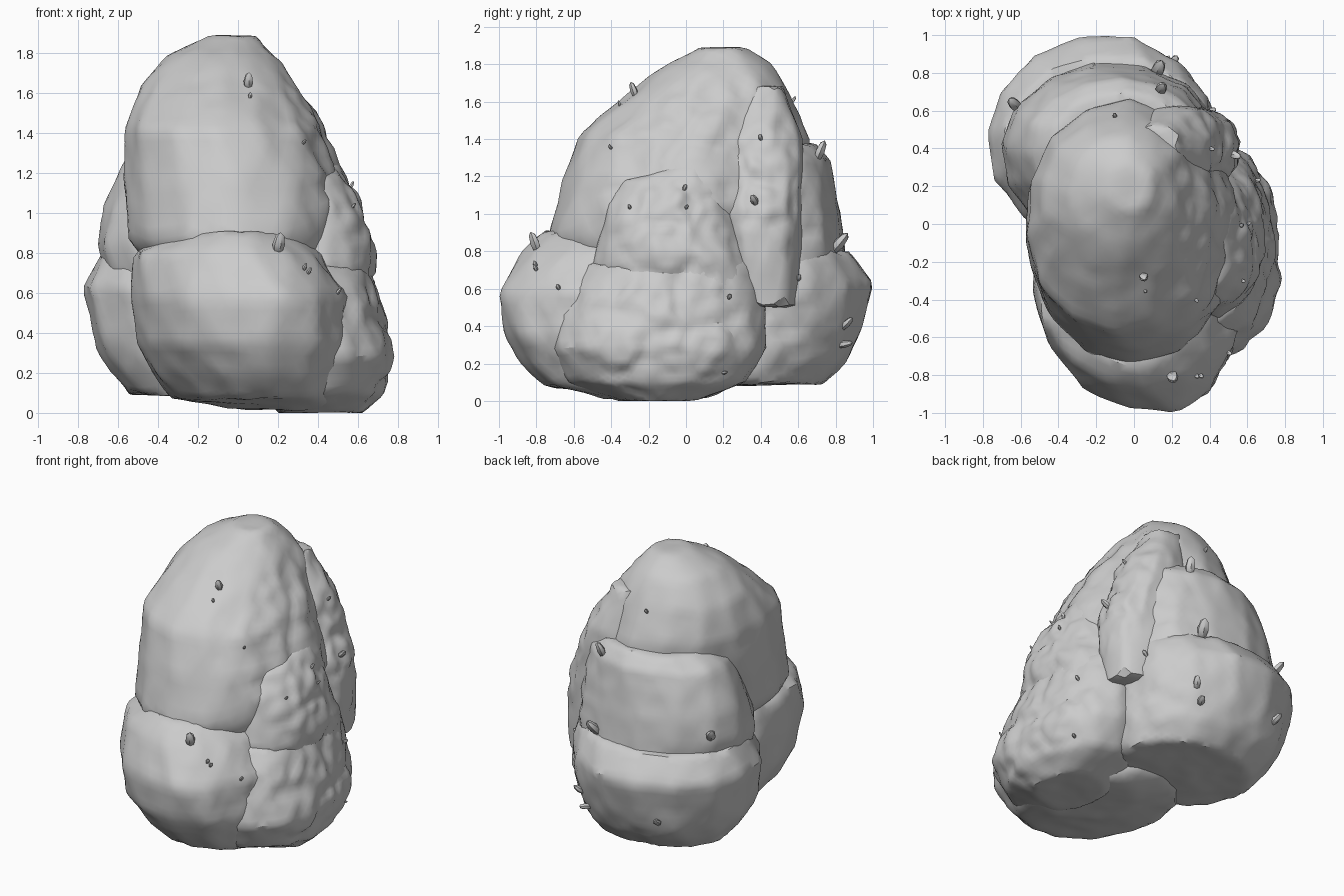
import bpy, bmesh, math, random
from mathutils import Vector, noise
from mathutils.bvhtree import BVHTree

random.seed(4)
cube = bpy.data.objects.get("Cube")
if cube:
    bpy.data.objects.remove(cube, do_unlink=True)

stone = bpy.data.materials.new("stone_grey")
stone.use_nodes = True
grey = (0.6, 0.6, 0.6, 1)
stone.diffuse_color = grey
stone.node_tree.nodes["Principled BSDF"].inputs["Base Color"].default_value = grey

surfaces = []


def finish(bm, name, angle):
    """Turn a bmesh into a smooth object with its sharp edges kept."""
    mesh = bpy.data.meshes.new(name)
    bm.to_mesh(mesh)
    bm.free()
    mesh.materials.append(stone)
    mesh.shade_smooth()
    mesh.set_sharp_from_angle(angle=math.radians(angle))
    obj = bpy.data.objects.new(name, mesh)
    bpy.context.collection.objects.link(obj)
    return obj


def boxy(c, power):
    return math.copysign(abs(c) ** power, c)


def boulder(name, rings, rough=0.6, power=1.0, skew=0.0, sides=14):
    """Wrap a fine sphere onto the hull of stacked ovals, then weather it.
    Each ring is z, x min, x max, y min, y max. A low power squares the oval,
    skew leans it towards the front left and back right corners."""
    hull = bmesh.new()
    for z, xa, xb, ya, yb in rings:
        turn = random.random()
        for i in range(sides):
            a = (i + turn) * math.tau / sides
            r = random.uniform(0.99, 1.025)
            hull.verts.new(
                ((xa + xb) / 2 + (xb - xa) / 2 * boxy(math.cos(a), power) * r,
                 (ya + yb) / 2 + (yb - ya) / 2 * boxy(math.sin(a - skew), power) * r,
                 z))
    bmesh.ops.convex_hull(hull, input=hull.verts)
    bmesh.ops.triangulate(hull, faces=hull.faces)
    core = sum((v.co for v in hull.verts), Vector()) / len(hull.verts)
    tree = BVHTree.FromBMesh(hull)
    hull.free()

    bm = bmesh.new()
    bmesh.ops.create_icosphere(bm, subdivisions=5, radius=1)
    for v in bm.verts:
        hit = tree.ray_cast(core, v.co.normalized())[0]
        v.co = hit if hit else core
    bm.normal_update()
    moves = []
    for v in bm.verts:
        # the +x wall is broken and chipped, the other sides are worn
        wall = max(0, v.normal.x - 0.25) * rough
        near = noise.voronoi(v.co * 3.5)[0]
        chip = min(near[1] - near[0], 0.3) - 0.2
        soft = noise.noise(v.co * 3.5) * 0.014 + noise.noise(v.co * 9) * 0.006
        grain = noise.noise(v.co * 12) * 0.04 * wall
        moves.append(v.normal * (soft + chip * 0.12 * wall + grain))
    for v, move in zip(bm.verts, moves):
        v.co += move
        v.co.z = max(v.co.z, 0)
    bm.normal_update()
    surfaces.append(BVHTree.FromBMesh(bm))
    return finish(bm, name, 35)


# Large worn boulders
boulder("top_boulder", [
    (1.89, -.15, .1, .07, .32), (1.8, -.35, .18, -.1, .46),
    (1.63, -.49, .32, -.32, .57), (1.42, -.57, .43, -.58, .65),
    (1.2, -.57, .52, -.64, .65), (1.05, -.56, .55, -.69, .62),
    (.86, -.55, .52, -.75, .55), (.7, -.4, .42, -.6, .4)])
boulder("front_boulder", [
    (.91, -.3, .25, -.76, -.1), (.8, -.52, .42, -.88, .2),
    (.58, -.54, .56, -1, .32), (.35, -.5, .57, -.98, .32),
    (.2, -.43, .55, -.87, .32), (.08, -.33, .52, -.75, .26),
    (.02, -.05, .55, -.42, .12)], skew=.14)
boulder("back_upper_boulder", [
    (1.37, -.42, .28, .2, .69), (1.29, -.55, .36, .06, .77),
    (1.02, -.68, .44, -.05, .82), (.85, -.71, .46, -.1, .85),
    (.66, -.66, .44, -.1, .86)])
boulder("back_lower_boulder", [
    (.8, -.68, .4, 0, .88), (.63, -.78, .44, -.1, 1),
    (.4, -.73, .43, -.1, .95), (.3, -.7, .41, -.1, .91),
    (.2, -.64, .4, -.05, .85), (.09, -.55, .36, 0, .73)])

# Broken slabs of the cracked wall
boulder("wall_middle_slab", [
    (1.26, .1, .49, -.1, .2), (1.18, .1, .54, -.36, .21),
    (1.05, .1, .61, -.42, .21), (.85, .1, .68, -.46, .25),
    (.72, .1, .68, -.5, .34), (.55, .1, .66, -.4, .42)], power=.85)
boulder("wall_lower_slab", [
    (.74, .1, .66, -.52, .38), (.6, .1, .7, -.62, .42),
    (.45, .1, .74, -.68, .43), (.28, .1, .78, -.71, .42),
    (.1, .1, .72, -.62, .32), (0, .2, .62, -.36, .08)], power=.93)
boulder("wall_back_slab", [
    (1.68, 0, .23, .34, .52), (1.56, 0, .31, .24, .57),
    (1.4, 0, .41, .19, .62), (1, 0, .55, .17, .63),
    (.8, 0, .56, .2, .62), (.5, 0, .54, .25, .6)], power=.85)


def pebble(name, start, aim, size, lean):
    """Six-sided stone shard set where a line from start along aim first hits."""
    hits = [t.ray_cast(Vector(start), Vector(aim)) for t in surfaces]
    hits = [h for h in hits if h[0]]
    if not hits:
        return
    spot, normal = min(hits, key=lambda h: h[3])[:2]
    axis = (normal + Vector((0, 0, lean))).normalized()
    bm = bmesh.new()
    bmesh.ops.create_uvsphere(bm, u_segments=6, v_segments=4, radius=size)
    spin = axis.to_track_quat("Z", "Y")
    for v in bm.verts:
        v.co.x *= 0.5
        v.co.y *= 0.4
        v.co = spin @ v.co + spot + axis * size * 0.4
    finish(bm, name, 40)


# Shards on the cracked wall, placed by y and z
for i, (y, z, size) in enumerate([
        (-.01, 1.13, .025), (0, 1.03, .02), (.37, 1.06, .045), (-.3, 1.03, .02),
        (.23, .55, .025), (.2, .15, .025), (-.68, .6, .025), (-.8, .7, .025),
        (.6, .65, .03), (.4, 1.4, .025), (-.4, 1.35, .02), (.83, .3, .05)]):
    pebble(f"wall_shard_{i + 1}", (2, y, z), (-1, 0, 0), size, 0.6)
# Shards on the front, placed by x and z
for i, (x, z, size) in enumerate([(.05, 1.64, .05), (.06, 1.58, .02),
                                  (.2, .82, .065), (.33, .72, .025)]):
    pebble(f"front_shard_{i + 1}", (x, -2, z), (0, 1, 0), size, 1)
# Shards on the back, placed by x and z
for i, (x, z, size) in enumerate([(.14, 1.31, .065), (.12, .82, .075),
                                  (-.62, .9, .065), (-.4, .35, .05),
                                  (.2, .4, .05), (-.1, 1.6, .025)]):
    pebble(f"back_shard_{i + 1}", (x, 2, z), (0, -1, 0), size, 1)
